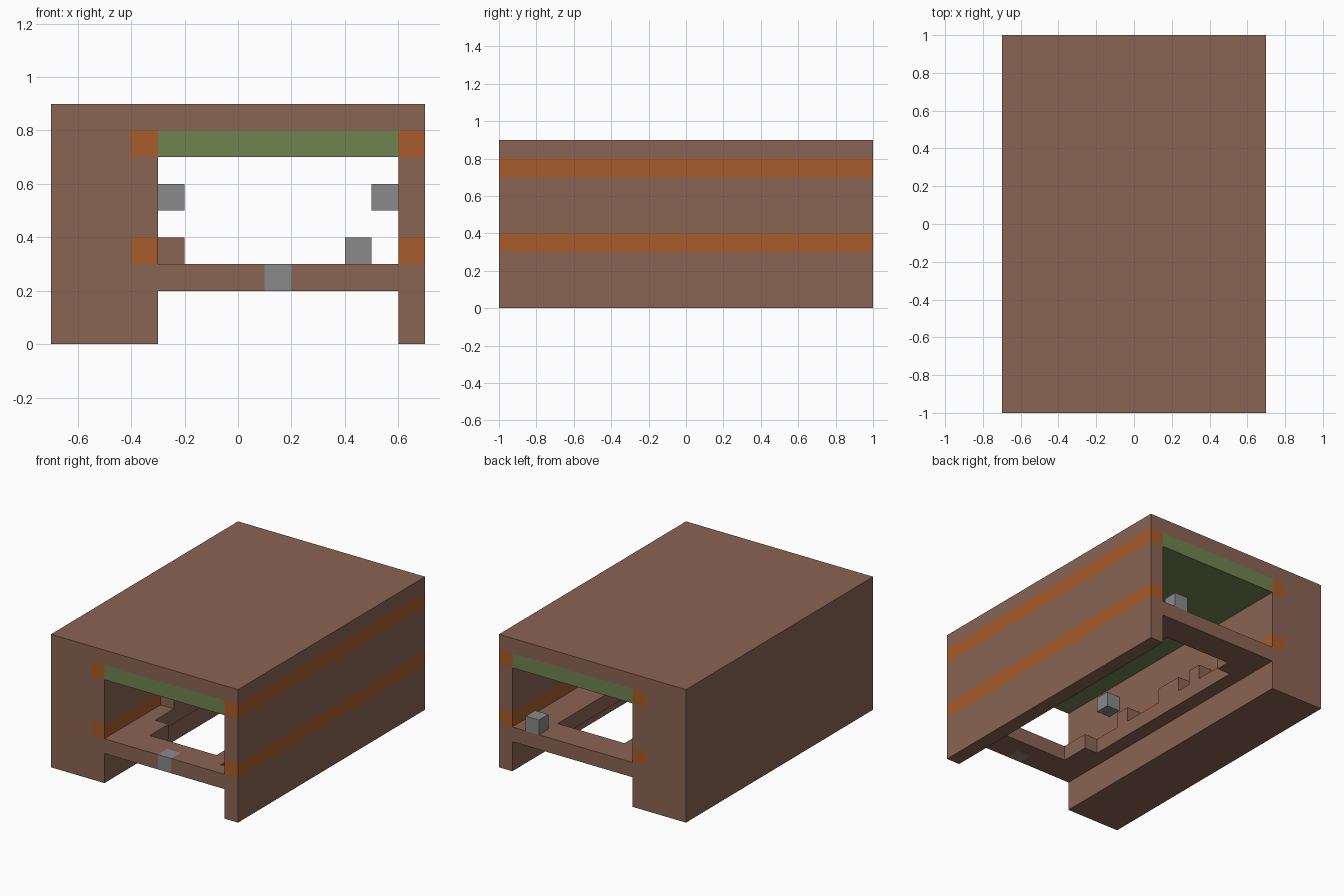
import bpy
import bmesh
from mathutils import Vector

old = bpy.data.objects.get("Cube")
if old:
    bpy.data.objects.remove(old, do_unlink=True)


def material(name, rgb):
    mat = bpy.data.materials.new(name)
    mat.use_nodes = True
    color = (*rgb, 1)
    mat.diffuse_color = color
    mat.node_tree.nodes["Principled BSDF"].inputs["Base Color"].default_value = color
    return mat


brown = material("clay brown", (0.255, 0.128, 0.088))
orange = material("burnt orange", (0.39, 0.107, 0.024))
green = material("moss green", (0.16, 0.228, 0.08))
grey = material("stone grey", (0.252, 0.252, 0.252))


def part(name, mat, *boxes):
    """One object from boxes given as x, y and z ranges."""
    bm = bmesh.new()
    for ranges in boxes:
        lo, hi = Vector([r[0] for r in ranges]), Vector([r[1] for r in ranges])
        for v in bmesh.ops.create_cube(bm, size=1)["verts"]:
            v.co = (lo + hi) / 2 + v.co * (hi - lo)
    mesh = bpy.data.meshes.new(name)
    bm.to_mesh(mesh)
    bm.free()
    mesh.materials.append(mat)
    obj = bpy.data.objects.new(name, mesh)
    bpy.context.collection.objects.link(obj)
    return obj


FULL = (-1, 1)
INNER = (-0.3, 0.6)
LOW, MID, HIGH = (0.3, 0.4), (0.4, 0.7), (0.7, 0.8)
SLAB = (0.2, 0.3)

# Roof, ceiling and the thick side
part("roof", brown, ((-0.7, 0.7), FULL, (0.8, 0.9)))
part("ceiling", green, (INNER, FULL, HIGH))
part("thick_wall", brown, ((-0.7, -0.4), FULL, (0, 0.8)))

# Banded walls either side of the passage
for side, xs in (("right", (-0.4, -0.3)), ("left", (0.6, 0.7))):
    part(side + "_wall", brown, (xs, FULL, (0, 0.3)), (xs, FULL, MID))
    part(side + "_bands", orange, (xs, FULL, LOW), (xs, FULL, HIGH))

# Floor around a ragged opening
part("floor", brown,
     ((-0.3, 0.1), (-1, -0.9), SLAB),
     ((0.2, 0.6), (-1, -0.9), SLAB),
     ((-0.3, 0.5), (-0.9, -0.8), SLAB),
     (INNER, (0.8, 1), SLAB),
     ((-0.3, -0.2), (-0.8, 0.8), SLAB),
     ((-0.2, -0.1), (-0.8, -0.6), SLAB),
     ((-0.2, -0.1), (0.7, 0.8), SLAB),
     ((0.4, 0.6), (-0.8, 0.8), SLAB))

# Rubble along the edge of the opening
part("rubble", brown, *[((-0.3, -0.2), ys, LOW)
                        for ys in ((-0.4, -0.3), (0, 0.2), (0.3, 0.4))])

# Loose stones
stones = {
    "floor_stone": (0.1, -1, 0.2),
    "back_stone": (0.4, 0.9, 0.3),
    "right_wall_stone": (-0.3, -0.6, 0.5),
    "left_wall_stone": (0.5, -0.6, 0.5),
}
for name, corner in stones.items():
    part(name, grey, [(c, c + 0.1) for c in corner])
